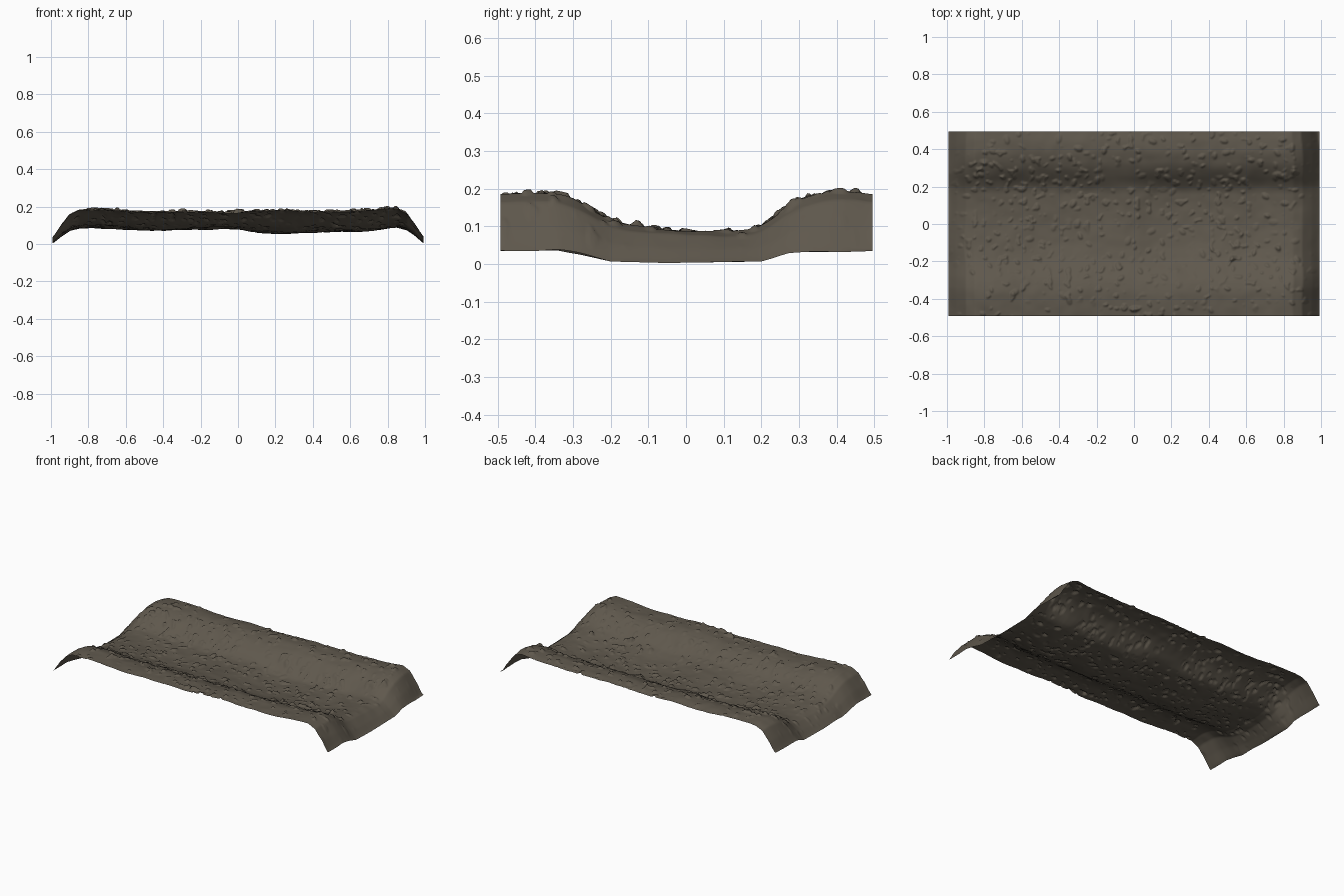
import bpy, bmesh, math, random
from mathutils import noise, Vector

if "Cube" in bpy.data.objects:
    bpy.data.objects.remove(bpy.data.objects["Cube"])

random.seed(4)

# Profiles: ridges and trough across y, plus how the trough and ridge heights wander along x
CROSS = [(-.5, .96), (-.43, 1), (-.36, 1), (-.3, .85), (-.25, .58), (-.2, .3), (-.12, .12), (0, 0),
         (.1, 0), (.18, .05), (.22, .25), (.26, .55), (.31, .85), (.38, 1.04), (.44, 1.04), (.5, .93)]
END = [(-.5, .035), (-.34, .035), (-.28, .025), (-.2, .007), (-.05, .003), (.2, .007), (.27, .027), (.5, .035)]
TROUGH = [(-1, .085), (-.8, .088), (-.6, .077), (-.45, .068), (-.2, .078), (0, .08), (.12, .058),
          (.25, .054), (.45, .064), (.7, .064), (.82, .088), (1, .092)]
RIDGE = [(-1, .18), (-.7, .185), (-.5, .168), (-.3, .172), (0, .166), (.2, .18), (.45, .172),
         (.7, .18), (.88, .197), (1, .195)]
DROP = [(0, 1), (.8, 1), (.85, .98), (.9, .82), (.95, .4), (.98, .1), (.992, 0)]


def curve(points, t):
    """Smoothly interpolated lookup in a short profile."""
    if t <= points[0][0]:
        return points[0][1]
    for (a, va), (b, vb) in zip(points, points[1:]):
        if t <= b:
            return va + (vb - va) * (t - a) / (b - a)
    return points[-1][1]


def soft(points, t, w):
    return sum(curve(points, t + d * w) for d in (-1, -.5, 0, .5, 1)) / 5


def ground(x, y):
    low, high = soft(TROUGH, x, .05), soft(RIDGE, x, .05)
    upper = low + (high - low) * soft(CROSS, y, .02)
    k = curve(DROP, abs(x) + .012 * noise.noise(Vector((x, y * 5, 7))))
    z = curve(END, y) * (1 - k) + upper * k
    # broad unevenness and fine clods of earth
    z += (.006 * noise.noise(Vector((x * 6, y * 6, 1))) + .003 * noise.noise(Vector((x * 16, y * 16, 3)))) * k
    patch = noise.noise(Vector((x * 5, y * 5, 11))) + .25
    clod = noise.noise(Vector((x * 30, y * 30, 5))) - .28
    if clod > 0 and patch > 0:
        z += min(clod * .08, .009) * min(1, patch * 3) * k
    return max(z, 0)


# Earth trench sheet
bm = bmesh.new()
NX, NY = 320, 160
rows = []
for j in range(NY + 1):
    y = -.492 + .987 * j / NY
    row = []
    for i in range(NX + 1):
        x = -.992 + 1.984 * i / NX
        row.append(bm.verts.new((x, y, ground(x, y))))
    rows.append(row)
for a, b in zip(rows, rows[1:]):
    for i in range(NX):
        bm.faces.new((a[i], a[i + 1], b[i + 1], b[i]))

# Scattered stones pressed up out of the soil, thickest on the ridge slopes
grid = [v for row in rows for v in row]
for n in range(170):
    y = random.choice([random.uniform(-.46, .46), random.gauss(.28, .07), random.gauss(-.2, .15)])
    cx, cy = random.uniform(-.88, .88), max(-.46, min(.46, y))
    r, h, ang = random.uniform(.012, .026), random.uniform(.005, .013), random.uniform(0, math.pi)
    ci, cj = round((cx + .992) / 1.984 * NX), round((cy + .492) / .987 * NY)
    for j in range(max(0, cj - 6), min(NY, cj + 6) + 1):
        for i in range(max(0, ci - 6), min(NX, ci + 6) + 1):
            v = rows[j][i]
            dx, dy = v.co.x - cx, v.co.y - cy
            u = dx * math.cos(ang) + dy * math.sin(ang)
            w = (dy * math.cos(ang) - dx * math.sin(ang)) * 1.6
            d = math.hypot(u, w) / r
            if d < 1:
                v.co.z += h * math.sqrt(1 - d * d)

mesh = bpy.data.meshes.new("earth_trench")
bm.to_mesh(mesh)
bm.free()
trench = bpy.data.objects.new("earth_trench", mesh)
bpy.context.collection.objects.link(trench)

soil = bpy.data.materials.new("dark soil brown")
soil.diffuse_color = (.115, .098, .074, 1)
soil.use_nodes = True
soil.node_tree.nodes["Principled BSDF"].inputs["Base Color"].default_value = soil.diffuse_color
mesh.materials.append(soil)
mesh.polygons.foreach_set("use_smooth", [True] * len(mesh.polygons))
